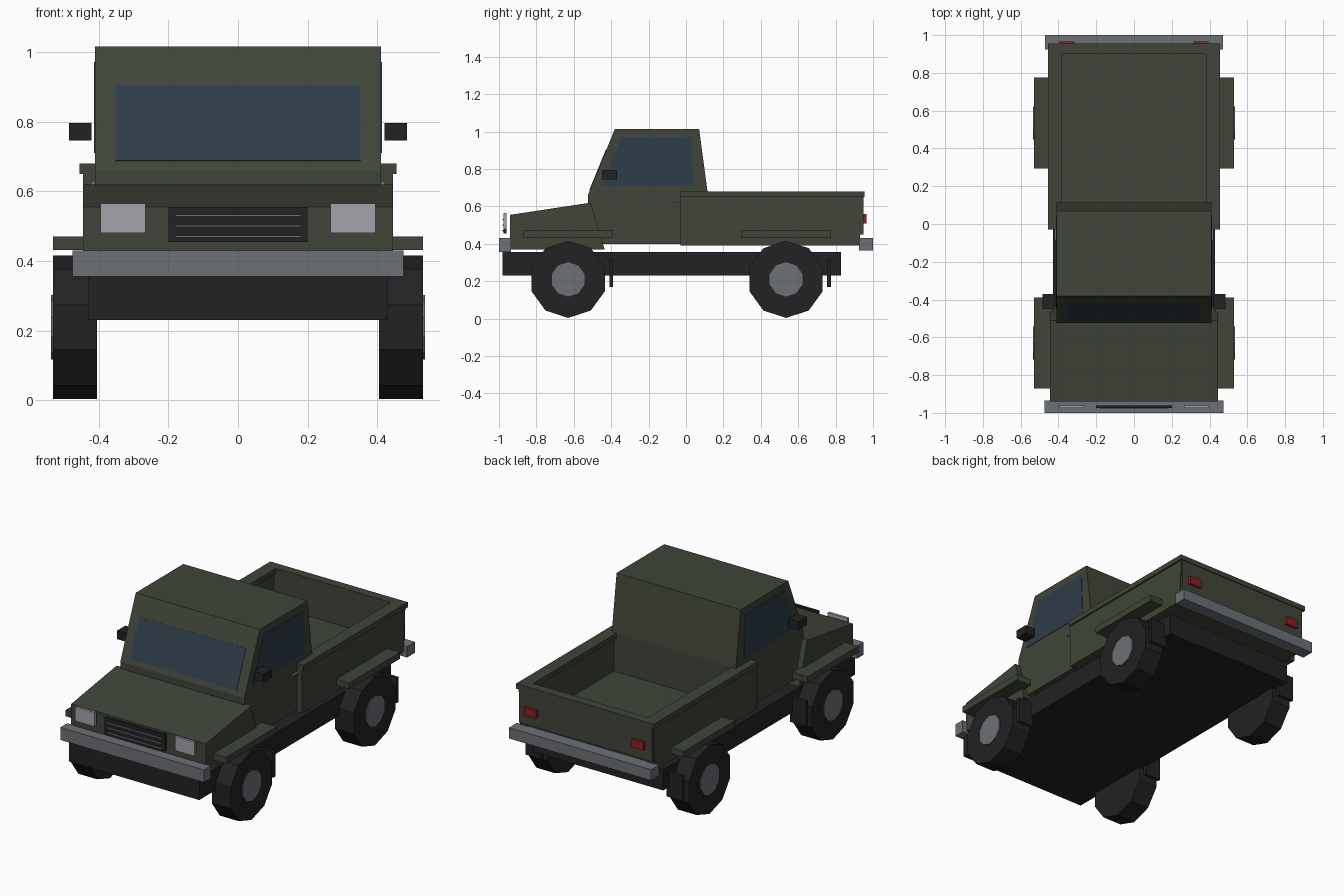
import bpy, bmesh, math
from mathutils import Vector

if "Cube" in bpy.data.objects:
    bpy.data.objects.remove(bpy.data.objects["Cube"])


def material(name, r, g, b):
    m = bpy.data.materials.new(name)
    m.diffuse_color = (r, g, b, 1)
    m.use_nodes = True
    m.node_tree.nodes["Principled BSDF"].inputs["Base Color"].default_value = m.diffuse_color
    return m


GREEN = material("green paint", 0.05, 0.06, 0.04)
BLACK = material("black rubber", 0.016, 0.016, 0.017)
STEEL = material("steel", 0.15, 0.16, 0.18)
GLASS = material("dark glass", 0.027, 0.045, 0.065)
LAMP = material("lamp", 0.36, 0.36, 0.4)
RED = material("red lamp", 0.25, 0.015, 0.015)


def finish(name, bm, mat):
    bmesh.ops.recalc_face_normals(bm, faces=bm.faces)
    mesh = bpy.data.meshes.new(name)
    bm.to_mesh(mesh)
    bm.free()
    mesh.materials.append(mat)
    ob = bpy.data.objects.new(name, mesh)
    bpy.context.collection.objects.link(ob)
    return ob


def mirror(ob):
    ob.modifiers.new("mirror", 'MIRROR').use_axis[0] = True
    return ob


def prism(name, points, depth, mat):
    """Extrude a closed 3D outline along a vector."""
    bm = bmesh.new()
    face = bm.faces.new([bm.verts.new(p) for p in points])
    ext = bmesh.ops.extrude_face_region(bm, geom=[face])
    verts = [v for v in ext["geom"] if isinstance(v, bmesh.types.BMVert)]
    bmesh.ops.translate(bm, verts=verts, vec=Vector(depth))
    if face.is_valid and not any(len(e.link_faces) == 1 for e in face.edges):
        pass
    else:
        bm.faces.new([v for v in face.verts]) if not face.is_valid else None
    return finish(name, bm, mat)


def side_profile(name, yz, x0, x1, mat):
    return prism(name, [(x0, y, z) for y, z in yz], (x1 - x0, 0, 0), mat)


def box(name, x, y, z, mat):
    yz = [(y[0], z[0]), (y[1], z[0]), (y[1], z[1]), (y[0], z[1])]
    return side_profile(name, yz, x[0], x[1], mat)


def disc(name, x0, x1, y, z, r, mat):
    yz = [(y + r * math.sin(i * math.tau / 10), z + r * math.cos(i * math.tau / 10))
          for i in range(10)]
    return mirror(side_profile(name, yz, x0, x1, mat))


# Chassis, hood and cab
box("chassis", (-0.43, 0.43), (-0.98, 0.83), (0.23, 0.355), BLACK)
side_profile("hood", [(-0.94, 0.37), (-0.435, 0.37), (-0.51, 0.62), (-0.94, 0.555)],
             -0.445, 0.445, GREEN)
side_profile("cab", [(-0.45, 0.40), (-0.525, 0.62), (-0.525, 0.66), (-0.38, 1.015),
                     (0.07, 1.015), (0.115, 0.68), (0.115, 0.40)], -0.41, 0.41, GREEN)

# Windows, windscreen lying on the sloped cab front
slope = 0.145 / 0.355
y_at = lambda z: -0.528 + (z - 0.66) * slope
prism("windscreen", [(-0.352, y_at(0.688), 0.688), (0.352, y_at(0.688), 0.688),
                     (0.352, y_at(0.905), 0.905), (-0.352, y_at(0.905), 0.905)],
      (0, 0.012, -0.005), GLASS)
mirror(side_profile("side_window", [(-0.45, 0.71), (0.04, 0.71), (0.03, 0.97), (-0.345, 0.97)],
                    0.40, 0.413, GLASS))
mirror(box("wing_mirror", (0.42, 0.485), (-0.45, -0.37), (0.745, 0.795), BLACK))
mirror(box("door_handle", (0.405, 0.422), (-0.085, -0.03), (0.62, 0.63), STEEL))

# Open cargo bed
box("bed_floor", (-0.44, 0.44), (-0.03, 0.925), (0.39, 0.45), GREEN)
mirror(side_profile("bed_side", [(-0.03, 0.39), (0.928, 0.39), (0.945, 0.65), (-0.03, 0.65)],
                    0.395, 0.445, GREEN))
mirror(box("bed_rail", (0.38, 0.455), (-0.03, 0.955), (0.65, 0.68), GREEN))
box("tailgate", (-0.44, 0.44), (0.905, 0.95), (0.45, 0.66), GREEN)
box("tailgate_rail", (-0.38, 0.38), (0.90, 0.955), (0.65, 0.68), GREEN)
mirror(box("tail_lamp", (0.315, 0.395), (0.94, 0.966), (0.51, 0.56), RED))

# Bumpers
box("front_bumper", (-0.475, 0.475), (-1.0, -0.935), (0.355, 0.43), STEEL)
box("rear_bumper", (-0.47, 0.47), (0.925, 1.0), (0.365, 0.43), STEEL)

# Grille and headlamps
box("grille", (-0.2, 0.2), (-0.975, -0.96), (0.455, 0.555), BLACK)
for i in range(3):
    z = 0.47 + 0.03 * i
    box("grille_bar", (-0.18, 0.18), (-0.98, -0.97), (z - 0.003, z + 0.003), STEEL)
mirror(box("headlamp", (0.265, 0.395), (-0.975, -0.96), (0.48, 0.565), LAMP))

# Wheels, fenders and mud flaps
for end, y, fender, flap in (("front", -0.63, (-0.87, -0.39), -0.40),
                             ("rear", 0.535, (0.295, 0.775), 0.765)):
    disc(end + "_tyre", 0.405, 0.53, y, 0.21, 0.206, BLACK)
    disc(end + "_hub", 0.50, 0.536, y, 0.21, 0.092, STEEL)
    mirror(box(end + "_fender", (0.43, 0.53), fender, (0.432, 0.47), GREEN))
    mirror(box(end + "_mud_flap", (0.415, 0.52), (flap - 0.01, flap + 0.01), (0.17, 0.32), BLACK))
